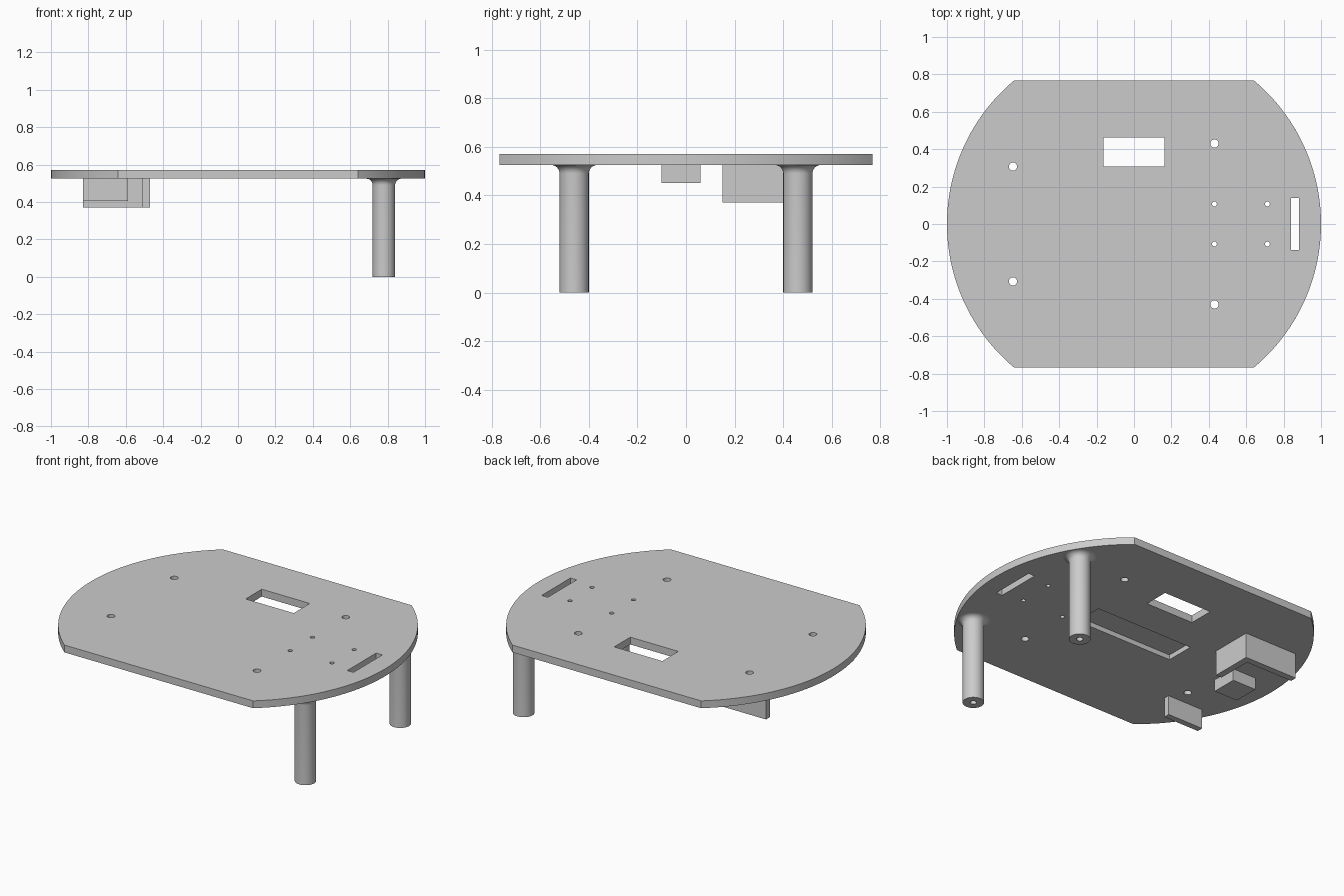
import bpy, bmesh, math
from mathutils import Matrix, Vector

if "Cube" in bpy.data.objects:
    bpy.data.objects.remove(bpy.data.objects["Cube"], do_unlink=True)

UNDER, TOP = 0.525, 0.57      # faces of the deck
FLAT = 0.768                  # half depth of the deck

grey = bpy.data.materials.new("plain_grey")
grey.use_nodes = True
grey.diffuse_color = (0.6, 0.6, 0.6, 1)
grey.node_tree.nodes["Principled BSDF"].inputs["Base Color"].default_value = (0.6, 0.6, 0.6, 1)


def finish(name, bm, smooth=False):
    bmesh.ops.recalc_face_normals(bm, faces=bm.faces)
    mesh = bpy.data.meshes.new(name)
    bm.to_mesh(mesh)
    bm.free()
    mesh.materials.append(grey)
    obj = bpy.data.objects.new(name, mesh)
    bpy.context.collection.objects.link(obj)
    if smooth:
        shade(obj)
    return obj


def select(obj):
    bpy.ops.object.select_all(action="DESELECT")
    obj.select_set(True)
    bpy.context.view_layer.objects.active = obj


def shade(obj):
    select(obj)
    bpy.ops.object.shade_smooth_by_angle(angle=math.radians(30))


def add_box(bm, x, y, z):
    lo, hi = Vector((x[0], y[0], z[0])), Vector((x[1], y[1], z[1]))
    size = Matrix.Diagonal((*(hi - lo), 1))
    bmesh.ops.create_cube(bm, size=1, matrix=Matrix.Translation((lo + hi) / 2) @ size)


def add_drill(bm, x, y, radius):
    bmesh.ops.create_cone(bm, cap_ends=True, segments=32, radius1=radius, radius2=radius,
                          depth=0.3, matrix=Matrix.Translation((x, y, UNDER)))


def extrude_outline(bm, points, z0, z1):
    face = bm.faces.new([bm.verts.new((x, y, z0)) for x, y in points])
    new = bmesh.ops.extrude_face_region(bm, geom=[face])["geom"]
    moved = [v for v in new if isinstance(v, bmesh.types.BMVert)]
    bmesh.ops.translate(bm, verts=moved, vec=(0, 0, z1 - z0))


# Deck: a disc trimmed flat at the front and back
half = math.asin(FLAT)
steps = 48
arc = [-half + 2 * half * i / steps for i in range(steps + 1)]
outline = [(s * math.cos(a), s * math.sin(a)) for s in (1, -1) for a in arc]
bm = bmesh.new()
extrude_outline(bm, outline, UNDER, TOP)
deck = finish("deck", bm)

# Window, end slot, underside pocket and screw holes
bm = bmesh.new()
add_box(bm, (-0.163, 0.163), (0.307, 0.463), (0.4, 0.7))
add_box(bm, (0.84, 0.882), (-0.14, 0.14), (0.4, 0.7))
add_box(bm, (-0.333, 0.333), (-0.09, 0.09), (0.4, UNDER + 0.03))
for side in (1, -1):
    add_drill(bm, -0.647, side * 0.307, 0.022)
    add_drill(bm, 0.43, side * 0.43, 0.022)
    for x in (0.43, 0.713):
        add_drill(bm, x, side * 0.107, 0.013)
cutter = finish("deck_cutter", bm)
cutter.hide_render = True
cut = deck.modifiers.new("openings", "BOOLEAN")
cut.operation, cut.solver, cut.object = "DIFFERENCE", "EXACT", cutter
select(deck)
bpy.ops.object.modifier_apply(modifier=cut.name)
bpy.data.objects.remove(cutter, do_unlink=True)
shade(deck)

# Legs: turned posts with a bored foot and a fillet under the deck
FILLET = 0.035
profile = [(0, 0.2), (0.018, 0.2), (0.018, 0), (0.06, 0)]
for i in range(9):
    t = math.pi / 2 * i / 8
    profile.append((0.06 + FILLET * (1 - math.cos(t)), UNDER - FILLET + FILLET * math.sin(t)))
for name, y in (("front_leg", -0.46), ("back_leg", 0.46)):
    bm = bmesh.new()
    verts = [bm.verts.new((r, 0, z)) for r, z in profile]
    edges = [bm.edges.new(pair) for pair in zip(verts, verts[1:])]
    bmesh.ops.spin(bm, geom=verts + edges, axis=(0, 0, 1), cent=(0, 0, 0),
                   angle=math.tau, steps=48, use_duplicate=False)
    bmesh.ops.remove_doubles(bm, verts=bm.verts, dist=0.0001)
    bmesh.ops.translate(bm, verts=bm.verts, vec=(0.78, y, 0))
    finish(name, bm, smooth=True)

# Corner bracket: L-shaped wall under the deck
bm = bmesh.new()
corner = [(-0.51, 0.15), (-0.47, 0.15), (-0.47, 0.41),
          (-0.83, 0.41), (-0.83, 0.37), (-0.51, 0.37)]
extrude_outline(bm, corner, 0.37, UNDER)
finish("corner_bracket", bm)

# Spacer block and front tab
for name, x, y, z in (("spacer_block", (-0.83, -0.67), (-0.1, 0.06), 0.452),
                      ("front_tab", (-0.83, -0.587), (-0.437, -0.4), 0.405)):
    bm = bmesh.new()
    add_box(bm, x, y, (z, UNDER))
    finish(name, bm)
